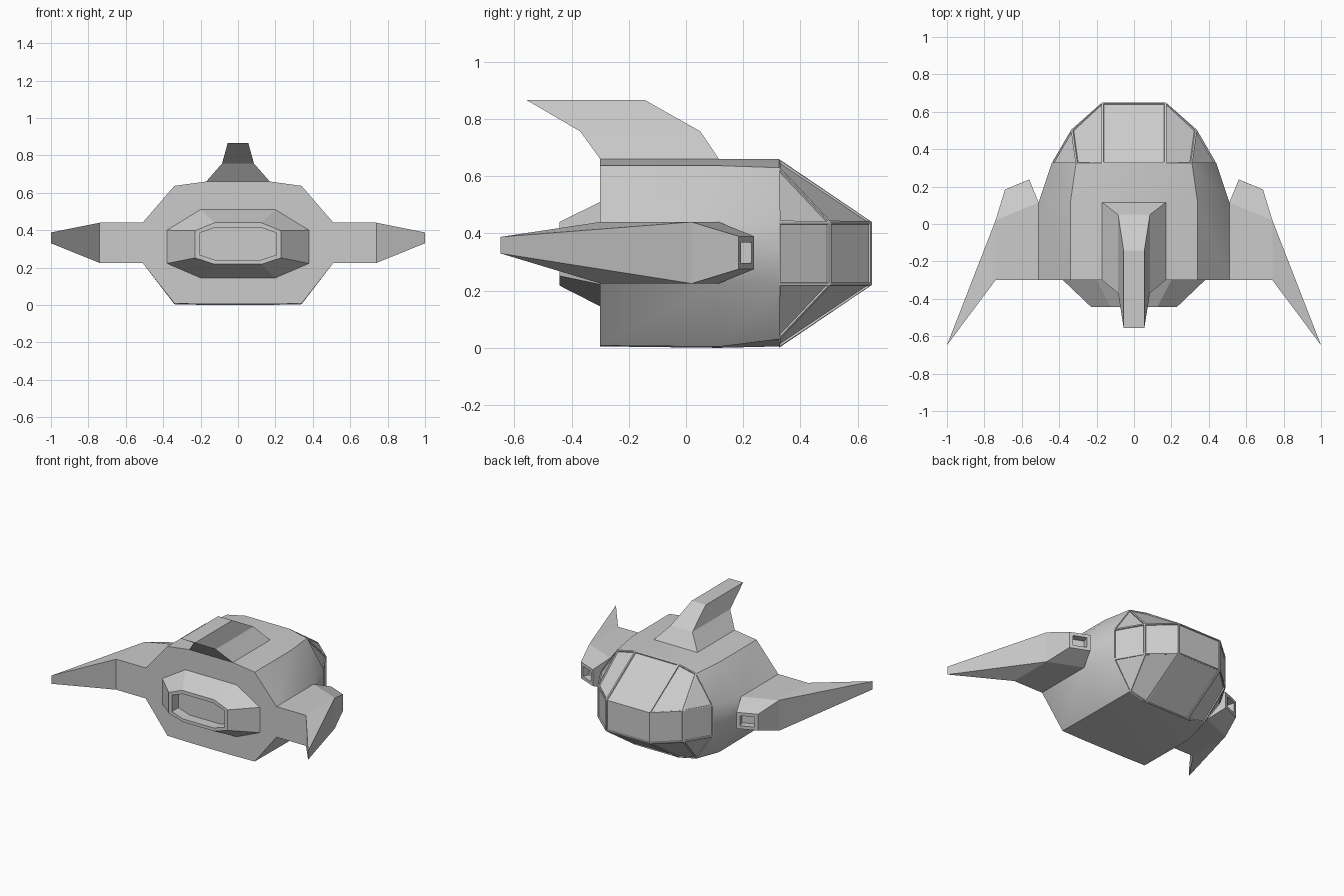
import bpy, bmesh, math
from mathutils import Vector

if "Cube" in bpy.data.objects:
    bpy.data.objects.remove(bpy.data.objects["Cube"])


def loft(bm, rings, skip=(), cap_start=False, cap_end=False):
    """Bridge successive closed rings; skip holds (segment, edge) left open."""
    vs = [[bm.verts.new(p) for p in r] for r in rings]
    n = len(vs[0])
    for s in range(len(vs) - 1):
        for e in range(n):
            if (s, e) not in skip:
                f = (e + 1) % n
                bm.faces.new((vs[s][e], vs[s][f], vs[s + 1][f], vs[s + 1][e]))
    if cap_start:
        bm.faces.new(vs[0])
    if cap_end:
        bm.faces.new(vs[-1])


def finish(bm, name, mirror=False, smooth=None, recalc=True):
    bmesh.ops.remove_doubles(bm, verts=bm.verts, dist=1e-4)
    if recalc:
        bmesh.ops.recalc_face_normals(bm, faces=bm.faces)
    me = bpy.data.meshes.new(name)
    bm.to_mesh(me)
    bm.free()
    ob = bpy.data.objects.new(name, me)
    bpy.context.collection.objects.link(ob)
    if mirror:
        ob.modifiers.new("Mirror", 'MIRROR')
    if smooth:
        bpy.ops.object.select_all(action='DESELECT')
        ob.select_set(True)
        bpy.context.view_layer.objects.active = ob
        bpy.ops.object.shade_smooth_by_angle(angle=math.radians(smooth))
    return ob


def sym_ring(half, y):
    """Half profile of (x, z), bottom to top, mirrored into a closed ring."""
    return [(x, y, z) for x, z in half] + [(-x, y, z) for x, z in reversed(half)]


# Hull: octagonal tube, tapering towards the canopy, open under wings and fin
body = [(.17, .005), (.34, .008), (.51, .225), (.51, .44), (.34, .637), (.17, .66)]
middle = [(.17, 0)] + [(.34, .004)] + body[2:]
neck = [(.17, .005), (.31, .03), (.44, .22), (.44, .44), (.31, .63), (.17, .66)]
bm = bmesh.new()
loft(bm, [sym_ring(body, -.30), sym_ring(middle, .115), sym_ring(neck, .325)],
     skip={(0, 2), (0, 5), (0, 8)}, cap_start=True)
finish(bm, "hull", smooth=41.5)

# Canopy: faceted nose of framed panels, mirrored left/right and up/down
roof_in, roof_out = (.17, .325, .66), (.31, .325, .63)
rim = [(.17, .65, .44), (.335, .505, .44), (.44, .325, .44)]


def at(p, sx=1, flip=False):
    return Vector((p[0] * sx, p[1], .66 - p[2] if flip else p[2]))


panels = [[at(rim[0]), at(rim[0], -1), at(rim[0], -1, True), at(rim[0], 1, True)]]
for flip in (False, True):
    panels.append([at(roof_in, 1, flip), at(rim[0], 1, flip),
                   at(rim[0], -1, flip), at(roof_in, -1, flip)])
    for sx in (1, -1):
        panels.append([at(p, sx, flip) for p in (roof_in, rim[0], rim[1], roof_out)])
        panels.append([at(p, sx, flip) for p in (roof_out, rim[1], rim[2])])
for sx in (1, -1):
    for a, b in zip(rim, rim[1:]):
        panels.append([at(a, sx), at(b, sx), at(b, sx, True), at(a, sx, True)])
bm = bmesh.new()
for pts in panels:
    f = bm.faces.new([bm.verts.new(p) for p in pts])
    f.normal_update()
    if f.normal.dot(f.calc_center_median() - Vector((0, .3, .33))) < 0:
        f.normal_flip()
bmesh.ops.remove_doubles(bm, verts=bm.verts, dist=1e-4)
bm.normal_update()
glass = list(bm.faces)
bmesh.ops.inset_individual(bm, faces=glass, thickness=.009)
bmesh.ops.inset_individual(bm, faces=glass, thickness=.004, depth=-.007)
finish(bm, "canopy", recalc=False)

# Tail fin: three swept rectangular sections
bm = bmesh.new()
loft(bm, [[(w, back, z), (w, front, z), (-w, front, z), (-w, back, z)]
          for w, back, front, z in ((.17, -.30, .115, .66), (.085, -.37, .05, .757),
                                    (.055, -.557, -.143, .866))], cap_end=True)
finish(bm, "tail_fin")


# Wings: root block, then a long blade swept back to a vertical edge
def wing_ring(x, back, front, lo, hi):
    return [(x, back, lo), (x, front, lo), (x, front, hi), (x, back, hi)]


bm = bmesh.new()
loft(bm, [wing_ring(.51, -.30, .115, .225, .44), wing_ring(.74, -.30, .02, .225, .44),
          wing_ring(1, -.648, -.648, .33, .388)], skip={(0, 1)})
finish(bm, "wings", mirror=True)


# Wing guns: tapered block with a recessed square muzzle
def gun_ring(a, b, lo, hi):
    return [(*a, lo), (*b, lo), (*b, hi), (*a, hi)]


bm = bmesh.new()
loft(bm, [gun_ring((.51, .115), (.74, .02), .225, .44),
          gun_ring((.56, .238), (.69, .184), .275, .39),
          gun_ring((.582, .229), (.668, .193), .297, .368),
          gun_ring((.566, .183), (.652, .147), .297, .368)], cap_end=True)
finish(bm, "wing_guns", mirror=True)

# Engine nozzle: tapered octagonal block with a recessed opening
opening = [(.12, .24), (.205, .268), (.205, .385), (.12, .415)]
bm = bmesh.new()
loft(bm, [sym_ring([(.20, .145), (.38, .222), (.38, .40), (.20, .51)], -.30),
          sym_ring([(.125, .218), (.23, .252), (.23, .397), (.125, .44)], -.443),
          sym_ring(opening, -.443), sym_ring(opening, -.37)], cap_end=True)
finish(bm, "engine_nozzle")
